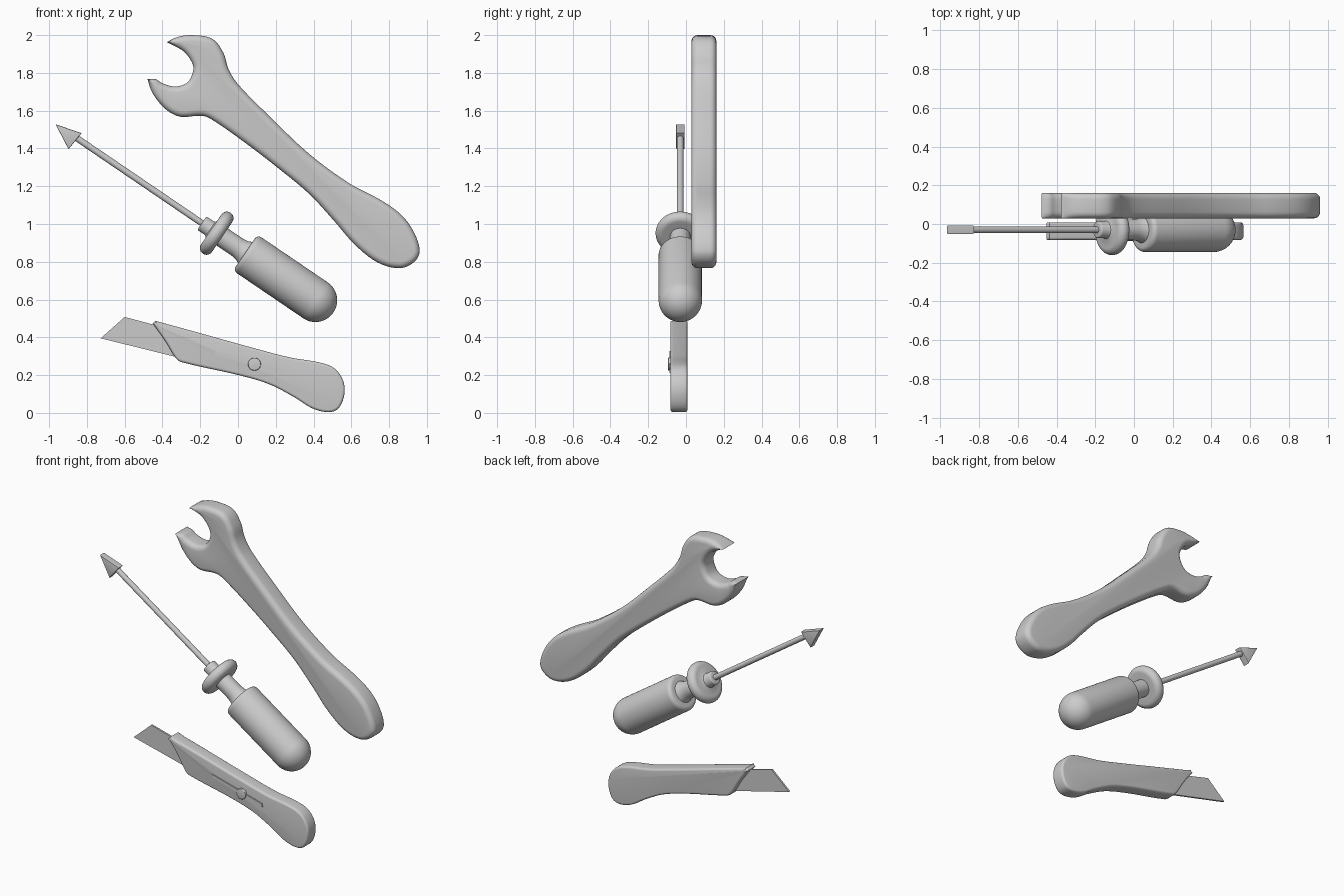
import bpy, bmesh
from math import pi, sin, cos, radians
from mathutils import Vector

if "Cube" in bpy.data.objects:
    bpy.data.objects.remove(bpy.data.objects["Cube"])


def finish(name, bm):
    bmesh.ops.remove_doubles(bm, verts=bm.verts, dist=1e-5)
    bmesh.ops.recalc_face_normals(bm, faces=bm.faces)
    me = bpy.data.meshes.new(name)
    bm.to_mesh(me)
    bm.free()
    ob = bpy.data.objects.new(name, me)
    bpy.context.collection.objects.link(ob)
    bpy.ops.object.select_all(action='DESELECT')
    ob.select_set(True)
    bpy.context.view_layer.objects.active = ob
    bpy.ops.object.shade_smooth_by_angle(angle=radians(40))
    return ob


def smooth_loop(pts, steps=5):
    """Closed smooth curve through pts; a third value marks a sharp corner."""
    P = [Vector(p[:2]) for p in pts]
    n, out = len(P), []
    for i in range(n):
        a, b = P[i], P[(i + 1) % n]
        chord = b - a
        ln = chord.length
        ta = chord if len(pts[i]) > 2 else (b - P[i - 1]).normalized() * ln
        tb = chord if len(pts[(i + 1) % n]) > 2 else (P[(i + 2) % n] - a).normalized() * ln
        for k in range(steps):
            t = k / steps
            out.append(a * (2*t**3 - 3*t**2 + 1) + ta * (t**3 - 2*t**2 + t)
                       + b * (3*t**2 - 2*t**3) + tb * (t**3 - t**2))
    return out


def slab(name, outline, y0, y1, r=0.0, segs=5):
    """Extrude an x-z outline along y, with rim rounded by radius r."""
    P = [Vector(p[:2]) for p in outline]
    n = len(P)
    if sum(P[i - 1].cross(P[i]) for i in range(n)) < 0:
        P.reverse()
    normals, inset = [], []
    for i in range(n):
        e1, e2 = (P[i] - P[i - 1]).normalized(), (P[(i + 1) % n] - P[i]).normalized()
        t = (e1 + e2).normalized()
        normals.append(Vector((-t.y, t.x)))
    for i in range(n):
        o = r
        for j in range(n):
            d = P[j] - P[i]
            dn = d.dot(normals[i])
            if j != i and dn > 1e-6:
                o = min(o, 0.9 * d.length_squared / (2 * dn))
        inset.append(o)
    arc = [(1 - sin(pi/2*k/segs), r * (1 - cos(pi/2*k/segs))) for k in range(segs + 1)] if r else [(0, 0)]
    rows = [(f, y0 + d) for f, d in arc] + [(f, y1 - d) for f, d in reversed(arc)]
    bm = bmesh.new()
    rings = []
    for f, y in rows:
        Q = [P[i] + normals[i] * inset[i] * f for i in range(n)]
        rings.append([bm.verts.new((q.x, y, q.y)) for q in Q])
    for A, B in zip(rings, rings[1:]):
        for i in range(n):
            bm.faces.new((A[i - 1], A[i], B[i], B[i - 1]))
    bm.faces.new(rings[0])
    bm.faces.new(rings[-1])
    return finish(name, bm)


def lathe(name, profile, segs=48):
    """Revolve (radius, distance) points about the screwdriver axis."""
    bm = bmesh.new()
    rings = [[bm.verts.new((r*cos(2*pi*i/segs), r*sin(2*pi*i/segs), t)) for i in range(segs)]
             for r, t in profile]
    for A, B in zip(rings, rings[1:]):
        for i in range(segs):
            bm.faces.new((A[i - 1], A[i], B[i], B[i - 1]))
    bmesh.ops.remove_doubles(bm, verts=bm.verts, dist=1e-5)
    ob = finish(name, bm)
    ob.rotation_euler = Vector((-0.827, 0, 0.562)).to_track_quat('Z', 'Y').to_euler()
    ob.location = (0.41, -0.03, 0.596)
    return ob


def arc(cr, ct, rad, a0, a1, n):
    return [(cr + rad*cos(radians(a0 + (a1-a0)*k/n)), ct + rad*sin(radians(a0 + (a1-a0)*k/n)))
            for k in range(n + 1)]


# Open-ended wrench
wrench = [(-.378, 1.963, 1), (-.32, 1.99), (-.246, 2.0), (-.135, 1.98), (-.077, 1.905),
          (-.05, 1.82), (0, 1.74), (.167, 1.57), (.378, 1.37), (.59, 1.215), (.75, 1.13),
          (.855, 1.057), (.923, .972), (.962, .86), (.934, .80), (.855, .766), (.738, .797),
          (.616, .893), (.51, 1.015), (.378, 1.158), (.22, 1.29), (.034, 1.433), (-.15, 1.56),
          (-.20, 1.573), (-.30, 1.567), (-.362, 1.592), (-.415, 1.64), (-.458, 1.703),
          (-.479, 1.767, 1), (-.437, 1.767), (-.40, 1.745), (-.336, 1.728), (-.272, 1.746),
          (-.24, 1.80), (-.24, 1.846), (-.283, 1.91), (-.336, 1.942)]
slab("wrench", smooth_loop(wrench), 0.029, 0.161, 0.033)

# Screwdriver: grip with neck, guard with collar, shaft, flat arrow tip
lathe("screwdriver_grip", [(0, -.115)] + arc(0, 0, .115, -90, 0, 14)[1:]
      + arc(.09, .424, .025, 0, 90, 5) + [(.068, .449), (.058, .47), (.054, .50), (.054, .62), (0, .62)])
lathe("screwdriver_guard", [(0, .60), (.05, .60)] + arc(.096, .632, .035, -90, 90, 12)
      + [(.055, .667), (.046, .672), (.043, .68)] + arc(.034, .718, .009, 0, 90, 3) + [(0, .727)])
lathe("screwdriver_shaft", [(0, .70), (.017, .70), (.017, 1.54), (0, 1.54)], 24)
slab("screwdriver_tip", [(-.966, 1.528), (-.828, 1.481), (-.897, 1.396)], -.052, -.008, .005, 3)

# Utility knife: body, blade, slider track and button
knife = [(-.452, .474, 1), (-.437, .487, 1), (-.204, .423), (.087, .342), (.272, .294), (.431, .267),
         (.51, .236), (.556, .172), (.563, .098), (.532, .024), (.479, .004), (.394, .024),
         (.30, .082), (.167, .151), (.008, .199), (-.30, .269), (-.33, .291), (-.384, .379)]
slab("knife_body", smooth_loop(knife), -.082, .008, .014, 4)
slab("knife_blade", [(-.727, .395), (-.60, .508), (-.30, .428), (-.30, .289)], -.043, -.031)
slab("knife_slider_track", [(-.127, .328), (-.122, .306), (.238, .210), (.233, .232)], -.088, -.07)
slab("knife_slider_button", [(.087 + x, .258 + z) for x, z in arc(0, 0, .034, 0, 348.75, 31)],
     -.095, -.07, .004, 3)
